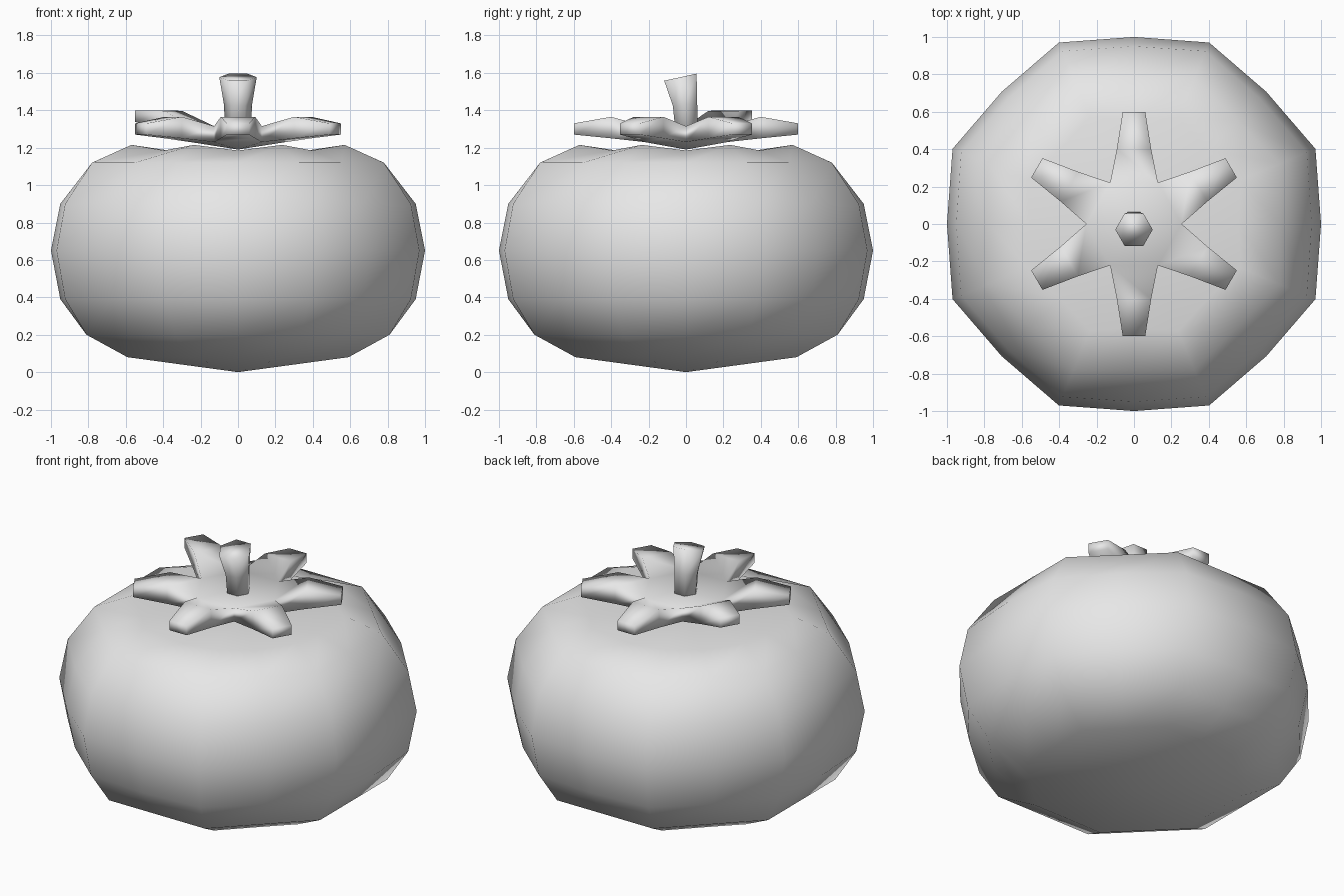
import bpy
import bmesh
from math import sin, cos, radians, pi
from mathutils import Vector

cube = bpy.data.objects.get("Cube")
if cube:
    bpy.data.objects.remove(cube)

grey = bpy.data.materials.new("plain_grey")
grey.use_nodes = True
grey.diffuse_color = (0.8, 0.8, 0.8, 1)
grey.node_tree.nodes["Principled BSDF"].inputs["Base Color"].default_value = (0.8, 0.8, 0.8, 1)


def finish(bm, name):
    """Turn a bmesh into a smooth-shaded object."""
    bmesh.ops.recalc_face_normals(bm, faces=bm.faces)
    mesh = bpy.data.meshes.new(name)
    for face in bm.faces:
        face.smooth = True
    bm.to_mesh(mesh)
    bm.free()
    mesh.materials.append(grey)
    obj = bpy.data.objects.new(name, mesh)
    bpy.context.collection.objects.link(obj)
    return obj


def bridge(bm, lower, upper):
    n = len(lower)
    for i in range(n):
        j = (i + 1) % n
        bm.faces.new((lower[i], lower[j], upper[j], upper[i]))


def fan(bm, ring, centre):
    pole = bm.verts.new(centre)
    for i in range(len(ring)):
        bm.faces.new((ring[i], ring[(i + 1) % len(ring)], pole))


# Fruit body: squat lobed sphere; (z, groove radius, lobe radius, groove dip)
SIDES = 16
profile = [
    (0.08, 0.59, 0.64, 0), (0.2, 0.81, 0.877, 0), (0.39, 0.95, 1.0, 0),
    (0.65, 1.0, 1.05, 0), (0.9, 0.95, 1.0, 0), (1.12, 0.78, 0.844, 0),
    (1.215, 0.56, 0.617, 0.03),
]
bm = bmesh.new()
rings = []
for z, groove, lobe, dip in profile:
    ring = []
    for i in range(SIDES):
        a = 2 * pi * i / SIDES
        r = lobe if i % 2 else groove
        ring.append(bm.verts.new((r * cos(a), r * sin(a), z if i % 2 else z - dip)))
    rings.append(ring)
for lower, upper in zip(rings, rings[1:]):
    bridge(bm, lower, upper)
fan(bm, rings[0], (0, 0, 0))
fan(bm, rings[-1], (0, 0, 1.13))
finish(bm, "fruit_body")

# Leafy calyx: six thick arched leaves joined in a star, one leaf lifted
# Leaf stations: (radius along leaf, half width, bottom z, top z)
leaf = [(0.4, 0.092, 1.25, 1.365), (0.6, 0.06, 1.27, 1.33)]
LIFTED = 2
bm = bmesh.new()
outlines = [[], []]
for k in range(6):
    a = radians(30 + 60 * k)
    along, across = Vector((cos(a), sin(a), 0)), Vector((-sin(a), cos(a), 0))
    notch = Vector((cos(a - pi / 6), sin(a - pi / 6), 0)) * 0.255
    for layer, outline in enumerate(outlines):
        outline.append(bm.verts.new(notch + Vector((0, 0, (1.23, 1.315)[layer]))))
        for side, stations in ((-1, leaf), (1, leaf[::-1])):
            for r, width, low, high in stations:
                lift = 0.18 * (r - 0.22) if k == LIFTED else 0
                z = (low, high)[layer] + lift
                outline.append(bm.verts.new(along * r + across * width * side + Vector((0, 0, z))))
for outline, centre_z in zip(outlines, (1.19, 1.3)):
    centre = bm.verts.new((0, 0, centre_z))
    for k in range(0, 30, 5):
        start, mid_a, tip_a, tip_b, mid_b = outline[k:k + 5]
        end = outline[(k + 5) % 30]
        bm.faces.new((centre, start, end))
        bm.faces.new((start, mid_a, mid_b, end))
        bm.faces.new((mid_a, tip_a, tip_b, mid_b))
bridge(bm, *outlines)
finish(bm, "leaf_calyx")

# Stem: six-sided flared tube leaning forward; (y, z, radius, slope of the ring)
bm = bmesh.new()
rings = []
for y, z, radius, slope in [(0.005, 1.26, 0.068, 0), (-0.005, 1.43, 0.075, 0.1),
                            (-0.03, 1.577, 0.1, 0.22)]:
    rings.append([bm.verts.new((radius * cos(i * pi / 3), y + radius * sin(i * pi / 3),
                                z + slope * radius * sin(i * pi / 3))) for i in range(6)])
for lower, upper in zip(rings, rings[1:]):
    bridge(bm, lower, upper)
bm.faces.new(rings[0])
bm.faces.new(rings[-1])
finish(bm, "stem")
